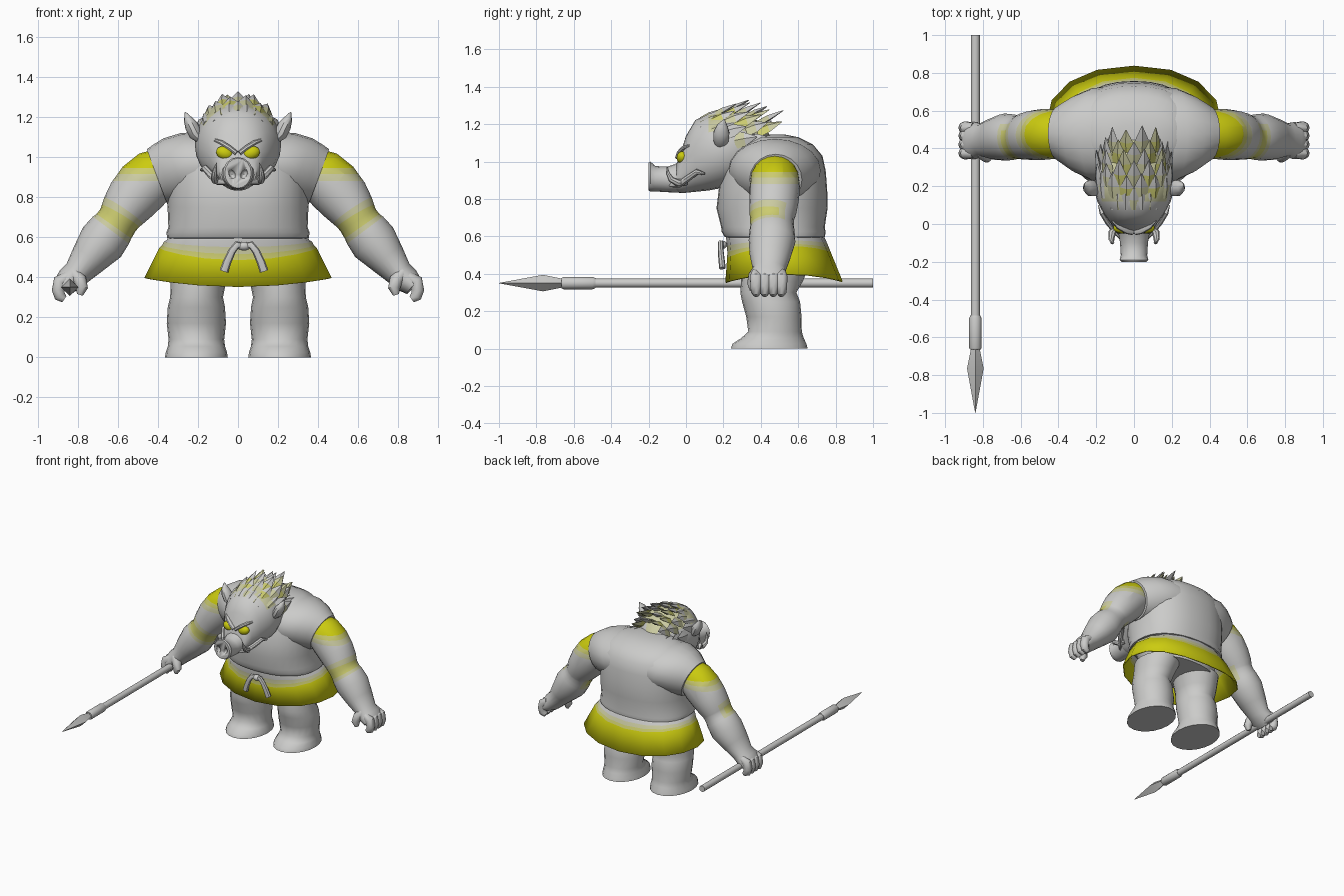
import bpy, bmesh, math, random
from mathutils import Vector, Matrix

if "Cube" in bpy.data.objects:
    bpy.data.objects.remove(bpy.data.objects["Cube"])

random.seed(4)
X, Y, Z = Vector((1, 0, 0)), Vector((0, 1, 0)), Vector((0, 0, 1))


def material(name, colour):
    m = bpy.data.materials.new(name)
    m.diffuse_color = (*colour, 1)
    m.use_nodes = True
    m.node_tree.nodes["Principled BSDF"].inputs["Base Color"].default_value = m.diffuse_color
    return m


MATS = [material("grey", (0.6, 0.6, 0.59)), material("yellow", (0.6, 0.6, 0.005)),
        material("dull yellow", (0.6, 0.6, 0.16)), material("pale yellow", (0.6, 0.6, 0.36))]
GREY, YELLOW, DULL, PALE = range(4)


def finish(name, bm, mirror=False, angle=40):
    bmesh.ops.recalc_face_normals(bm, faces=bm.faces)
    me = bpy.data.meshes.new(name)
    bm.to_mesh(me)
    bm.free()
    for m in MATS:
        me.materials.append(m)
    for p in me.polygons:
        p.use_smooth = True
    me.set_sharp_from_angle(angle=math.radians(angle))
    ob = bpy.data.objects.new(name, me)
    bpy.context.collection.objects.link(ob)
    if mirror:
        ob.modifiers.new("mirror", 'MIRROR').use_mirror_merge = False
    return ob


def loft(name, paths, axis=None, ref=None, n=16, e=2.0, colours=None,
         mirror=False, caps=True, angle=40, paint=None):
    """Skin superellipse rings (x, y, z, radius_a, radius_b) along each path."""
    bm = bmesh.new()
    for k, path in enumerate(paths):
        pts = [Vector(r[:3]) for r in path]
        up = ref[k] if isinstance(ref, list) else ref
        tint = colours[k] if colours and isinstance(colours[0], list) else colours
        rings = []
        for i, r in enumerate(path):
            t = axis or (pts[min(i + 1, len(pts) - 1)] - pts[max(i - 1, 0)]).normalized()
            b = up or (Z if abs(t.y) > 0.9 else Y)
            b = (b - t * b.dot(t)).normalized()
            a = b.cross(t)
            ring = []
            for j in range(n):
                c, s = math.cos(j * math.tau / n), math.sin(j * math.tau / n)
                u = math.copysign(abs(c) ** (2 / e), c) * r[3]
                v = math.copysign(abs(s) ** (2 / e), s) * r[4]
                ring.append(bm.verts.new(pts[i] + a * u + b * v))
            rings.append(ring)
        for i in range(len(rings) - 1):
            for j in range(n):
                f = bm.faces.new((rings[i][j], rings[i][(j + 1) % n],
                                  rings[i + 1][(j + 1) % n], rings[i + 1][j]))
                if tint and i < len(tint):
                    f.material_index = tint[i]
        if caps:
            bm.faces.new(rings[0])
            bm.faces.new(rings[-1])
    if paint:
        paint(bm)
    return finish(name, bm, mirror, angle)


def ball(name, centre, size, tilt=0, colour=GREY, mirror=False):
    bm = bmesh.new()
    mat = Matrix.Translation(centre) @ Matrix.Rotation(tilt, 4, 'Y') @ Matrix.Diagonal((*size, 1))
    bmesh.ops.create_uvsphere(bm, u_segments=14, v_segments=8, radius=1, matrix=mat)
    for f in bm.faces:
        f.material_index = colour
    return finish(name, bm, mirror)


# Torso in a sleeveless shirt, undercut where it meets the skirt
loft("torso", [[(0, y, z, a, b) for z, y, a, b in (
    (0.44, .49, .28, .20), (0.56, .48, .31, .23), (0.59, .477, .325, .24), (0.597, .475, .355, .268),
    (0.625, .468, .357, .278), (0.65, .465, .348, .277), (0.75, .46, .352, .297), (0.85, .465, .35, .29),
    (0.95, .47, .348, .277), (1.03, .48, .335, .25), (1.09, .485, .29, .195), (1.13, .475, .21, .125),
    (1.145, .465, .10, .06))]], axis=Z, n=32, e=2.3)
loft("shirt_shoulder", [[(.13, .475, .955, .18, .25), (.22, .475, .95, .182, .245), (.31, .477, .93, .175, .205),
                         (.37, .48, .913, .158, .165), (.405, .48, .903, .145, .14)]],
     axis=Vector((.94, 0, -.35)), n=20, mirror=True)

# Flared skirt, open below, its yellow hem fading upward and rising at the sides
skirt = loft("skirt", [[(0, y, z, a, b) for z, y, a, b in (
    (.605, .475, .345, .26), (.585, .48, .357, .265), (.55, .486, .37, .268), (.515, .493, .38, .272),
    (.485, .497, .394, .277), (.352, .524, .468, .314))]],
    axis=Z, n=16, e=2.2, colours=[GREY, GREY, PALE, DULL, YELLOW], caps=False)
for v in skirt.data.vertices:
    ring = v.index // 16
    if ring == 5:
        v.co.z += 0.042 * (v.co.x / .465) ** 2 + 0.01 * (v.co.y - .2)
    else:
        v.co.z += (0, 0, .5, .75, 1)[ring] * (.045 * (v.co.x / .39) ** 2 + .055 * (v.co.y - .22))
solid = skirt.modifiers.new("thickness", 'SOLIDIFY')
solid.thickness = 0.008

# Belt knot with two hanging ends
loft("belt_bow", [[(.03 + s * x, y, z, r, r * .8) for x, y, z, r in (
    (0, .195, .555, .015), (.035, .185, .562, .019), (.06, .185, .53, .019),
    (.085, .19, .475, .021), (.10, .195, .43, .022))] for s in (-1, 1)], ref=Y, n=8)
ball("belt_knot", (.03, .195, .555), (.034, .025, .022))

# Legs with broad flat feet
loft("leg", [[(.208, .445, 0, .157, .205), (.208, .446, .025, .153, .198), (.208, .462, .055, .143, .168),
              (.208, .476, .09, .139, .143), (.208, .47, .17, .148, .148), (.208, .455, .25, .143, .155),
              (.207, .44, .30, .132, .15), (.20, .46, .36, .137, .165), (.18, .48, .46, .155, .185)]],
     axis=Z, n=20, mirror=True, angle=70)


def paint_arm(bm):
    # Shoulder bands are cut level; the elbow band stays off the back of the arm
    for h in (.88, .915, .945):
        bmesh.ops.bisect_plane(bm, geom=bm.verts[:] + bm.edges[:] + bm.faces[:],
                               plane_co=(0, 0, h), plane_no=(0, 0, 1))
    for f in bm.faces:
        c = f.calc_center_median()
        if c.z > .8:
            f.material_index = YELLOW if c.z > .945 else DULL if c.z > .915 else PALE if c.z > .88 else GREY
        elif f.material_index == DULL and c.y > .5:
            f.material_index = PALE
        if c.z < .8 and c.y > .54:
            f.material_index = GREY


# Arms
loft("arm", [[(.36, .475, .93, .12, .12), (.42, .475, .905, .135, .13), (.475, .475, .855, .14, .135),
              (.53, .47, .79, .132, .132), (.572, .465, .732, .117, .125), (.588, .46, .705, .108, .12),
              (.60, .46, .685, .104, .117), (.62, .46, .655, .106, .116), (.635, .46, .635, .113, .12),
              (.68, .46, .575, .12, .125), (.745, .45, .495, .095, .11), (.805, .445, .42, .07, .088),
              (.845, .442, .385, .067, .098), (.878, .44, .355, .052, .096)]],
     ref=Y, n=20, colours=[GREY, GREY, GREY, GREY, PALE, DULL, DULL, PALE], mirror=True, paint=paint_arm)

# Curled fingers and thumb
loft("fingers", [[(x, y, z, r, r) for x, z, r in (
    (.85, .405, .026), (.89, .38, .034), (.898, .335, .032), (.89, .305, .029), (.868, .29, .018))]
    for y in (.375, .421, .467, .51)], ref=Y, n=10, mirror=True)
loft("thumb", [[(.82, .39, .42, .035, .035), (.79, .365, .385, .034, .034),
                (.78, .355, .345, .03, .03), (.79, .355, .312, .015, .015)]], ref=Y, n=10, mirror=True)


def paint_scalp(bm):
    for f in bm.faces:
        c = f.calc_center_median()
        if c.y > .12 and c.z > 1.17:
            f.material_index = PALE


# Head, widening from the brow to the cheeks
HEAD = [(-.05, .915, .09, .075), (-.035, .93, .10, .098), (0, .985, .122, .152), (.05, 1.03, .157, .192),
        (.12, 1.05, .195, .205), (.20, 1.065, .216, .205), (.30, 1.07, .19, .185),
        (.38, 1.07, .15, .15), (.45, 1.06, .07, .08)]
loft("head", [[(0, y, z, a, b) for y, z, a, b in HEAD]], axis=Y, n=24, e=2.1, paint=paint_scalp)

# Snout with carved nostrils
snout = loft("snout", [[(0, y, z, a, b) for y, z, a, b in (
    (-.20, .92, .066, .075), (-.19, .92, .076, .08), (-.165, .908, .07, .068),
    (-.10, .904, .074, .068), (-.05, .912, .082, .078), (.02, .93, .10, .09))]], axis=Y, n=16)
cutter = ball("nostril_cutter", (.03, -.2, .915), (.015, .025, .024), .4, mirror=True)
cutter.hide_render = True
cut = snout.modifiers.new("nostrils", 'BOOLEAN')
cut.operation = 'DIFFERENCE'
cut.object = cutter

# Face details: eyes, brows, lips and tusks
ball("eye", (.066, -.02, 1.02), (.046, .03, .033), -.35, YELLOW, mirror=True)
loft("brow", [[(.008, -.044, 1.02, .015, .012), (.04, -.036, 1.046, .016, .012),
               (.08, -.012, 1.072, .016, .012), (.115, .02, 1.085, .008, .008)]], ref=Z, n=8, mirror=True)
loft("lip", [[(.06, -.085, .875, .008, .012), (.10, -.035, .878, .016, .018), (.135, .01, .91, .018, .018),
              (.165, .06, .945, .018, .016), (.185, .10, .935, .006, .006)]], ref=Z, n=8, mirror=True)
loft("tusk", [[(.09, .0, .89, .02, .02), (.115, -.045, .886, .02, .02), (.12, -.08, .905, .016, .016),
               (.115, -.098, .94, .01, .01), (.106, -.10, .972, .002, .002)]], ref=X, n=8, mirror=True)

# Pointed ears
loft("ear", [[(.185, .185, 1.085, .02, .028), (.212, .187, 1.115, .034, .042), (.232, .19, 1.155, .034, .044),
              (.25, .195, 1.19, .022, .03), (.264, .205, 1.226, .002, .002)]],
     ref=Y, n=10, mirror=True)

# Swept-back spiky hair in staggered rows, closing to a point at the back
spikes, normals, tints = [], [], []
for row, (y, cz, rx, rz) in enumerate(((.08, 1.04, .175, .195), (.14, 1.055, .205, .204), (.20, 1.065, .216, .205),
                                       (.26, 1.07, .20, .193), (.32, 1.07, .182, .178), (.38, 1.07, .15, .15))):
    count = 7 - row % 2
    spread = (.75, .95, 1.1, 1.35, 1.4, 1.4)[row]
    for i in range(count):
        th = spread * (2 * i / (count - 1) - 1)
        nrm = Vector((math.sin(th) * .9, 0, math.cos(th)))
        base = Vector((rx * math.sin(th), y, cz + rz * math.cos(th))) - nrm * .012
        side = Vector((-nrm.x * .25, 0, 0))
        d = (nrm * .36 + side + Vector((0, .85, .08))).normalized() * random.uniform(.12, .16)
        spikes.append([(*base, .046, .014), (*(base + d * .45), .038, .016), (*(base + d), .002, .002)])
        normals.append(nrm)
        tints.append([DULL if i in (2, 4) and row > 0 else PALE if i % 2 else GREY,
                      PALE if i in (2, 4) and row > 2 else GREY])
loft("hair", spikes, ref=normals, n=4, colours=tints, angle=20)

# Spear held in the hand: shaft, socket and four-sided blade
SX, SZ = -.84, .35


def spear_part(name, profile, n):
    return loft(name, [[(SX, y, SZ, r, r) for y, r in profile]], axis=Y, n=n, angle=45)


spear_part("spear_shaft", ((-.6, .024), (1.0, .024)), 12)
spear_part("spear_socket", ((-.665, .028), (-.655, .033), (-.50, .033), (-.485, .027)), 12)
spear_part("spear_blade", ((-1.0, .001), (-.765, .044), (-.655, .022)), 4)
